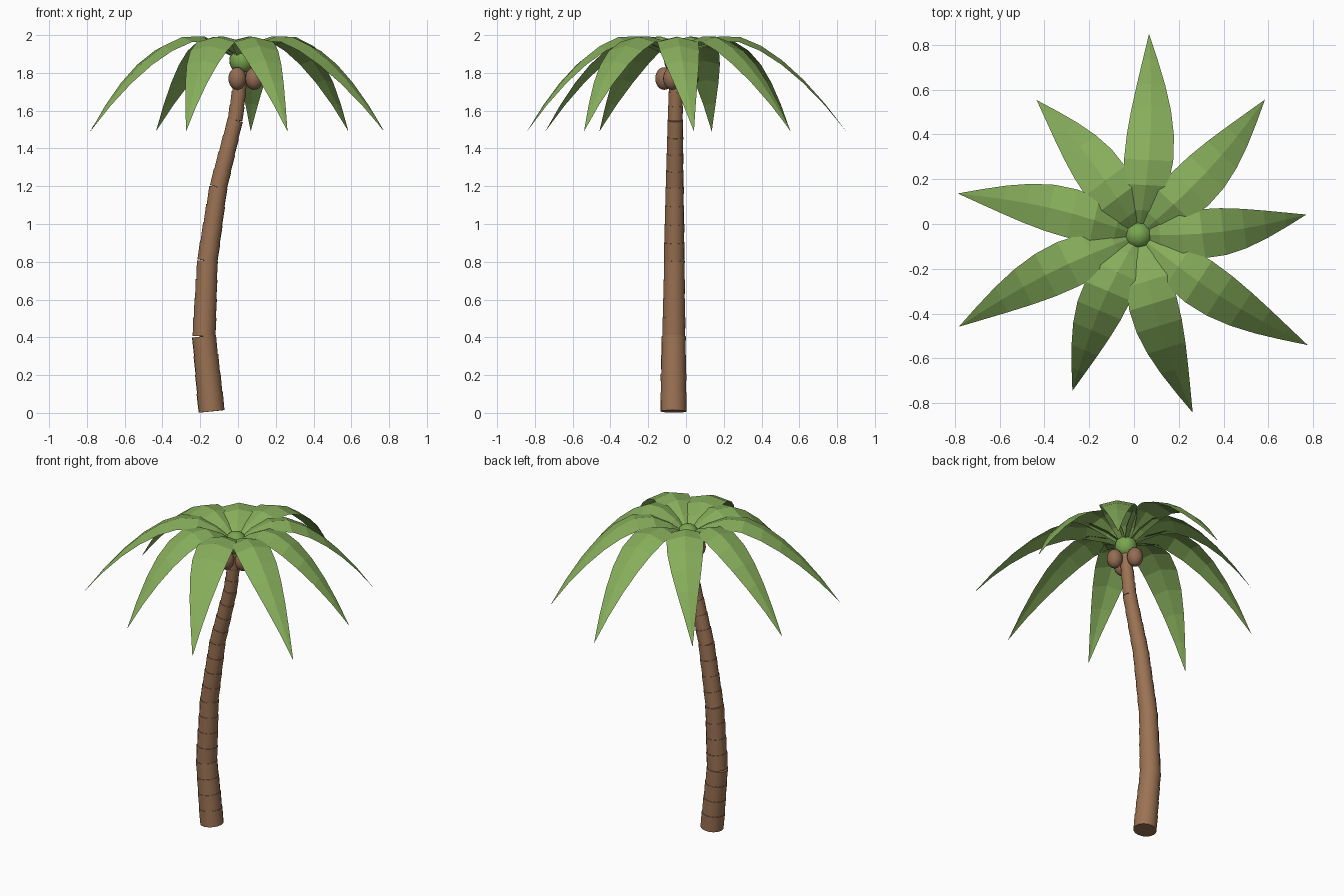
import bpy
import bmesh
from math import sin, cos, pi, radians
from mathutils import Vector, Matrix

if "Cube" in bpy.data.objects:
    bpy.data.objects.remove(bpy.data.objects["Cube"])


def make_material(name, rgb):
    mat = bpy.data.materials.new(name)
    mat.use_nodes = True
    mat.diffuse_color = (*rgb, 1)
    mat.node_tree.nodes["Principled BSDF"].inputs["Base Color"].default_value = (*rgb, 1)
    return mat


bark = make_material("bark_brown", (0.33, 0.17, 0.088))
shell = make_material("coconut_brown", (0.29, 0.15, 0.085))
leaf_green = make_material("leaf_green", (0.24, 0.42, 0.105))
bud_green = make_material("bud_green", (0.19, 0.38, 0.08))


def add_object(name, bm, mat, smooth=False):
    bmesh.ops.recalc_face_normals(bm, faces=bm.faces)
    mesh = bpy.data.meshes.new(name)
    bm.to_mesh(mesh)
    bm.free()
    mesh.materials.append(mat)
    obj = bpy.data.objects.new(name, mesh)
    bpy.context.collection.objects.link(obj)
    if smooth:
        bpy.ops.object.select_all(action="DESELECT")
        obj.select_set(True)
        bpy.context.view_layer.objects.active = obj
        bpy.ops.object.shade_smooth_by_angle(angle=radians(40))
    return obj


# Trunk: straight tapered segments, each with slightly flared bark steps
SIDES, STEPS, LIP = 16, 4, 0.003


def trunk_segment(name, start, end):
    axis = end - start
    turn = axis.to_track_quat("Z", "Y")
    bm = bmesh.new()
    rings = []
    for step in range(STEPS):
        for frac, flare in ((step, 0), (step + 1, LIP)):
            f = frac / STEPS
            centre = start + axis * f
            radius = 0.069 - 0.0195 * centre.z + flare
            rings.append([bm.verts.new(centre + turn @ Vector(
                (radius * cos(2 * pi * i / SIDES), radius * sin(2 * pi * i / SIDES), 0)))
                for i in range(SIDES)])
    for low, high in zip(rings, rings[1:]):
        for i in range(SIDES):
            j = (i + 1) % SIDES
            bm.faces.new((low[i], low[j], high[j], high[i]))
    bm.faces.new(rings[0][::-1])
    bm.faces.new(rings[-1])
    add_object(name, bm, bark, smooth=True)


trunk_path = [Vector(p) for p in (
    (-0.14, -0.067, 0.008), (-0.18, -0.065, 0.405), (-0.162, -0.062, 0.805),
    (-0.104, -0.06, 1.195), (-0.015, -0.057, 1.55), (0.025, -0.052, 1.85))]
for n, (a, b) in enumerate(zip(trunk_path, trunk_path[1:])):
    trunk_segment(f"trunk_segment_{n + 1}", a, b)

# Crown bud and coconuts
crown = Vector((0.02, -0.05, 0))


def ball(name, centre, size, mat):
    bm = bmesh.new()
    bmesh.ops.create_uvsphere(bm, u_segments=20, v_segments=12, radius=1,
                              matrix=Matrix.Translation(centre) @ Matrix.Diagonal((*size, 1)))
    add_object(name, bm, mat, smooth=True)


ball("crown_bud", crown + Vector((0, 0, 1.865)), (0.066, 0.066, 0.07), bud_green)
for n, angle in enumerate((100, 250, 340)):
    a = radians(angle)
    ball(f"coconut_{n + 1}", crown + Vector((0.07 * cos(a), 0.07 * sin(a), 1.77)),
         (0.047, 0.047, 0.06), shell)


# Fronds: arched, ridged blades that taper to a point
def frond(name, angle, length, parts=8):
    turn = Matrix.Rotation(radians(angle), 3, "Z")
    bm = bmesh.new()
    rows = []
    for k in range(parts + 1):
        t = k / parts
        z = 2.0 - 0.51 * (abs(t - 0.31) / 0.69) ** 1.7
        half = 0.11 * sin(pi * t ** 0.75) if 0 < k < parts else 0.015
        sway = -0.03 * sin(pi * t)
        offsets = (0,) if k == parts else (-half, 0, half)
        rows.append([bm.verts.new(crown + turn @ Vector(
            (length * t, sway + s, z - 0.25 * abs(s)))) for s in offsets])
    for a, b in zip(rows, rows[1:]):
        for i in range(2):
            if len(b) == 1:
                bm.faces.new((a[i], b[0], a[i + 1]))
            else:
                bm.faces.new((a[i], b[i], b[i + 1], a[i + 1]))
    obj = add_object(name, bm, leaf_green)
    # Keep the upper side of the blade facing up
    if sum(p.normal.z for p in obj.data.polygons) < 0:
        obj.data.flip_normals()


for n in range(9):
    frond(f"frond_{n + 1}", 7 + 40 * n, (0.755, 0.828, 0.9)[n % 3])
